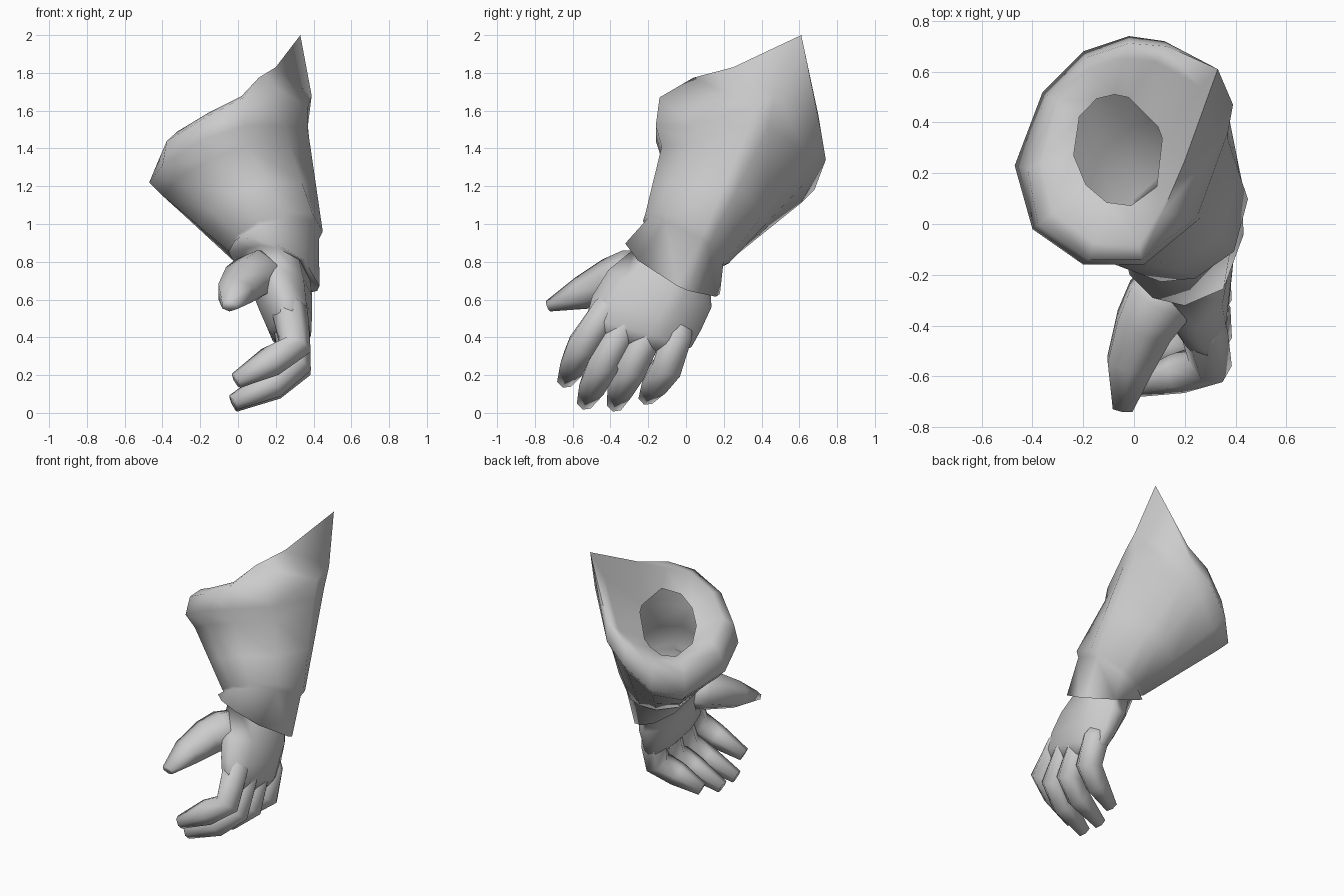
import bpy, bmesh, math
from mathutils import Vector as V

if "Cube" in bpy.data.objects:
    bpy.data.objects.remove(bpy.data.objects["Cube"])

grey = bpy.data.materials.new("light_grey")
grey.diffuse_color = (0.6, 0.6, 0.6, 1)
grey.use_nodes = True
grey.node_tree.nodes["Principled BSDF"].inputs["Base Color"].default_value = grey.diffuse_color


def loft(name, rings, cap_start=False, angle=120):
    """Skin a list of equal-length point rings and cap the last one."""
    bm = bmesh.new()
    loops = [[bm.verts.new(p) for p in r] for r in rings]
    for a, b in zip(loops, loops[1:]):
        for i in range(len(a)):
            j = (i + 1) % len(a)
            bm.faces.new((a[i], a[j], b[j], b[i]))
    bm.faces.new(loops[-1])
    if cap_start:
        bm.faces.new(loops[0])
    bmesh.ops.recalc_face_normals(bm, faces=bm.faces)
    me = bpy.data.meshes.new(name)
    bm.to_mesh(me)
    bm.free()
    me.materials.append(grey)
    ob = bpy.data.objects.new(name, me)
    bpy.context.collection.objects.link(ob)
    bpy.ops.object.select_all(action='DESELECT')
    ob.select_set(True)
    bpy.context.view_layer.objects.active = ob
    bpy.ops.object.shade_smooth_by_angle(angle=math.radians(angle))
    return ob


def oval(c, u, v, angles):
    c, u, v = V(c), V(u), V(v)
    return [c + u * math.cos(a) + v * math.sin(a) for a in angles]


def even(n):
    return [math.tau * (i + 0.5) / n for i in range(n)]


def digit(name, path, sizes, side):
    """Tapered tube along a path; sizes are (half width, half depth)."""
    pts = [V(p) for p in path]
    rings = []
    for i, p in enumerate(pts):
        t = (pts[min(i + 1, len(pts) - 1)] - pts[max(i - 1, 0)]).normalized()
        s = V(side)
        s = (s - t * s.dot(t)).normalized()
        w, d = sizes[i]
        rings.append(oval(p, s * w, t.cross(s) * d, even(6)))
    loft(name, rings, True)


# Flared cuff: outer lip with one tall point at the back right
lip = [V(p) for p in (
    (.37, .36, 1.62), (.39, .47, 1.68), (.12, .72, 1.46), (-.02, .74, 1.34),
    (-.20, .68, 1.18), (-.36, .52, 1.12), (-.47, .23, 1.22), (-.40, -.02, 1.31),
    (-.20, -.16, 1.44), (.04, -.16, 1.52), (.25, .03, 1.52))]
mid = V((-.03, .27, 1.45))
angles = [math.atan2(p.y - mid.y, p.x - mid.x) for p in lip]
top = [p.lerp(mid, .06) + V((0, 0, .12)) for p in lip]
top[0] = V((.20, .25, 1.83))
top[1] = V((.33, .61, 2.0))
top[2] = V((.13, .70, 1.58))
top[6] = V((-.42, .22, 1.34))
top[8] = V((-.18, -.14, 1.56))
top[9] = V((.03, -.14, 1.67))
top[10] = V((.11, .04, 1.775))
neck = [p.lerp(mid, .12) + V((.02, -.02, -.10)) for p in lip]
neck[0], neck[1] = V((.37, .33, 1.50)), V((.37, .44, 1.52))
neck[10] = V((.27, .03, 1.42))
hem = oval((.2, 0, .92), (.255, .05, .07), (0, .225, -.13), angles)
hem_in = oval((.2, -.01, .90), (.235, .045, .05), (0, .205, -.12), angles)
band = oval((.19, -.07, .77), (.24, -.03, -.07), (.03, .25, -.14), angles)
band_in = oval((.2, -.07, .77), (.18, -.02, -.04), (.02, .2, -.11), angles)
waist = [h.lerp(n, .45) for h, n in zip(hem, neck)]
hole = oval((-.06, .29, 1.48), (.18, 0, .12), (-.02, .22, -.09), angles)
# Padded inner roll around the arm opening, raised on the low front side
rise = (0, -.06, -.01, .02, .04, .05, .05, .05, .04, .03, .01)
roll = [t.lerp(h, .3) + V((0, 0, r)) for t, h, r in zip(top, hole, rise)]

# Palm slab, narrow in x and wide along the knuckles
palm = [
    oval((.225, -.14, .66), (.17, 0, -.02), (.01, .275, -.10), angles),
    oval((.255, -.21, .53), (.14, 0, 0), (0, .29, -.09), angles),
    oval((.275, -.25, .43), (.115, 0, 0), (0, .28, -.08), angles),
    oval((.29, -.28, .36), (.06, 0, 0), (0, .22, -.06), angles)]
loft("cuff_and_palm", [hole, roll, top, lip, neck, waist, hem, hem_in, band, band_in] + palm)

# Four curled fingers: root inside the palm, knuckle, bend and tip
fingers = {
    "index_finger": ((.25, -.33, .64), (.275, -.42, .54), (.30, -.55, .35), (.17, -.59, .27), (-.01, -.64, .17)),
    "middle_finger": ((.27, -.28, .53), (.285, -.33, .45), (.30, -.44, .25), (.18, -.49, .155), (-.025, -.535, .055)),
    "ring_finger": ((.27, -.16, .50), (.285, -.20, .42), (.30, -.29, .23), (.18, -.34, .145), (-.025, -.375, .045)),
    "little_finger": ((.27, -.02, .49), (.285, -.045, .41), (.295, -.10, .24), (.18, -.16, .165), (.02, -.21, .08))}
for name, path in fingers.items():
    digit(name, path, ((.06, .06), (.09, .095), (.092, .09), (.08, .085), (.045, .045)),
          (0, .95, -.3))

# Thumb pointing forward
digit("thumb", ((.14, -.22, .75), (.10, -.30, .73), (.04, -.40, .70), (-.015, -.55, .635), (-.045, -.73, .565)),
      ((.12, .11), (.15, .135), (.13, .12), (.105, .09), (.045, .03)), (1, 0, 0))
